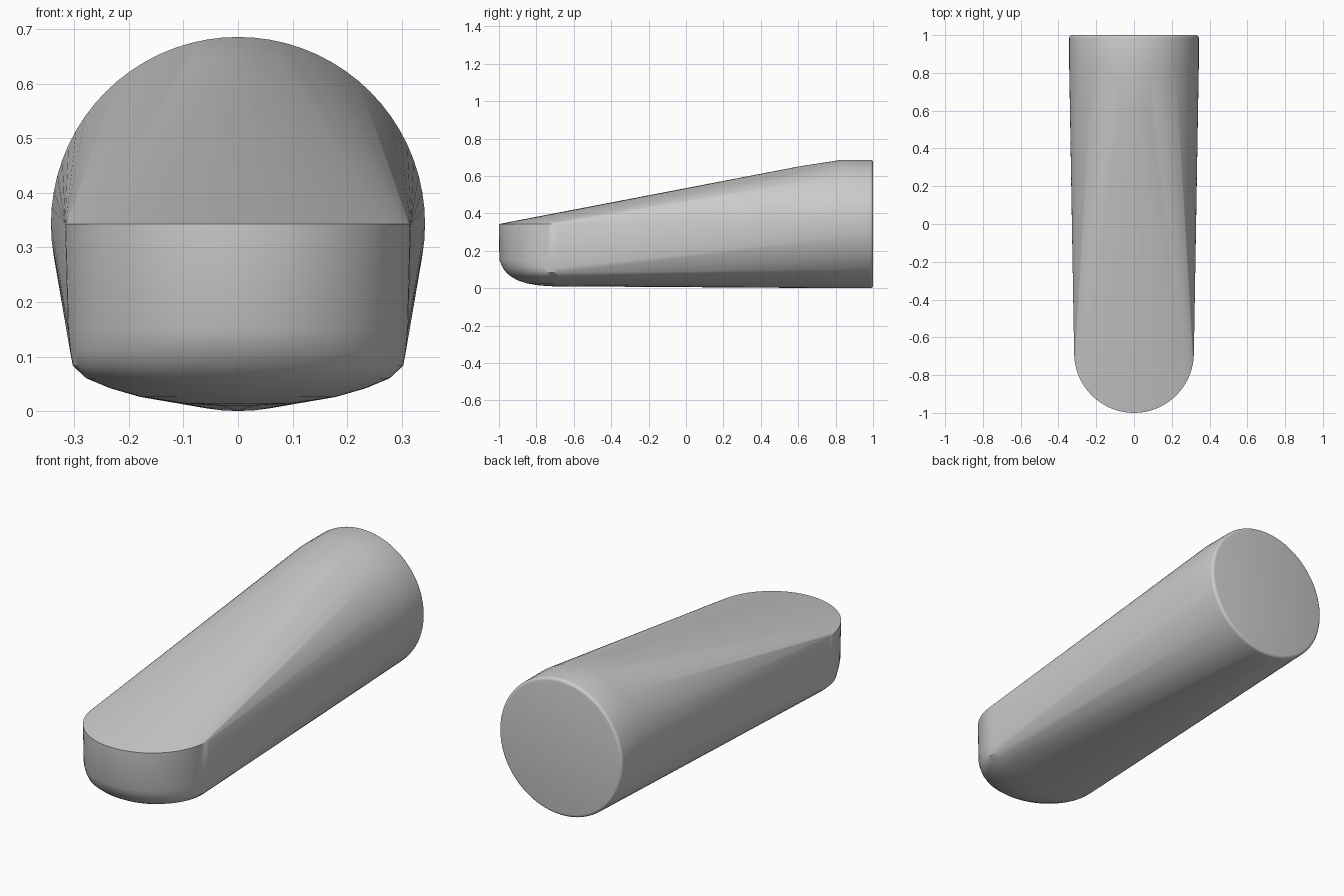
import bpy, bmesh, math

# Remove the default cube
cube = bpy.data.objects.get("Cube")
if cube:
    bpy.data.objects.remove(cube, do_unlink=True)

R = 0.343          # barrel radius and axis height
NOSE_Y = -0.683    # centre of the rounded nose
bm = bmesh.new()


def barrel_ring(y, radius, steps=72):
    for i in range(steps):
        a = math.tau * i / steps
        bm.verts.new((radius * math.cos(a), y, R + radius * math.sin(a)))


def nose_ring(z, half_width, depth, steps=36):
    for i in range(steps + 1):
        a = math.pi * i / steps
        bm.verts.new((half_width * math.cos(a), NOSE_Y - depth * math.sin(a), z))


# Round rear barrel with a softened back edge
barrel_ring(0.6, 0.307)
barrel_ring(0.83, R)
for i in range(5):
    a = math.pi / 2 * i / 4
    barrel_ring(0.985 + 0.015 * math.sin(a), R - 0.015 * (1 - math.cos(a)))

# Nose: flat upper rim, upright wall and rounded underside
for z, half_width, depth in (
    (R, 0.317, 0.317), (0.15, 0.312, 0.315), (0.11, 0.308, 0.297),
    (0.083, 0.303, 0.278), (0.06, 0.278, 0.25), (0.042, 0.235, 0.217),
    (0.026, 0.18, 0.17), (0.014, 0.1, 0.1), (0.01, 0.03, 0.03),
):
    nose_ring(z, half_width, depth)

# Skin stretched tightly over nose and barrel
result = bmesh.ops.convex_hull(bm, input=bm.verts)
bmesh.ops.delete(bm, geom=[v for v in bm.verts if not v.link_faces], context='VERTS')
bmesh.ops.dissolve_limit(bm, angle_limit=math.radians(0.1), verts=bm.verts, edges=bm.edges)
bmesh.ops.recalc_face_normals(bm, faces=bm.faces)
mesh = bpy.data.meshes.new("tapered_body")
bm.to_mesh(mesh)
bm.free()
body = bpy.data.objects.new("tapered_body", mesh)
bpy.context.collection.objects.link(body)

# Plain grey material
grey = bpy.data.materials.new("plain_grey")
grey.use_nodes = True
colour = (0.6, 0.6, 0.6, 1)
grey.diffuse_color = colour
next(n for n in grey.node_tree.nodes if n.type == 'BSDF_PRINCIPLED').inputs["Base Color"].default_value = colour
mesh.materials.append(grey)

# Smooth skin with crisp rims
bpy.ops.object.select_all(action='DESELECT')
body.select_set(True)
bpy.context.view_layer.objects.active = body
bpy.ops.object.shade_smooth_by_angle(angle=math.radians(35))
